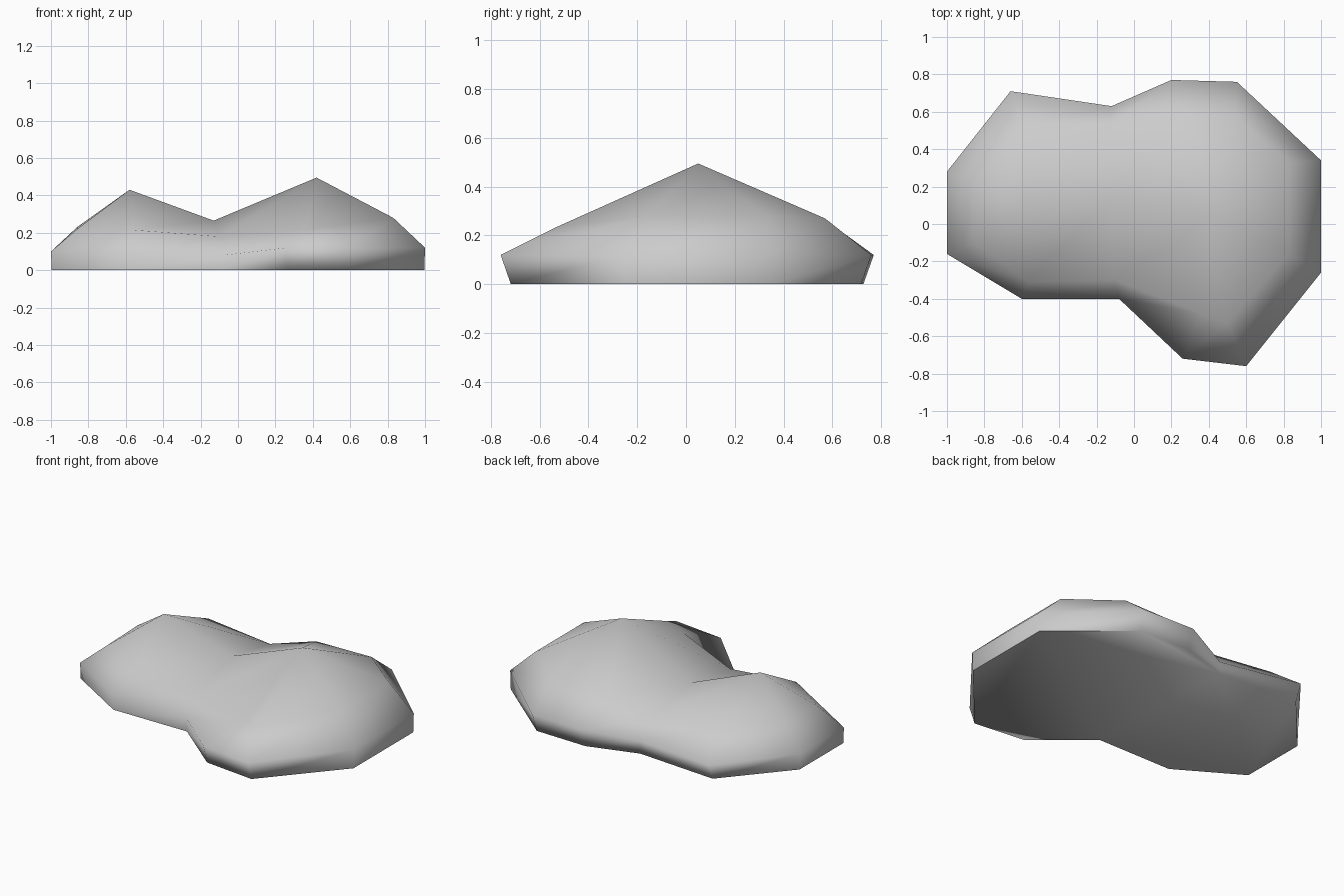
import bpy, bmesh, math

cube = bpy.data.objects.get("Cube")
if cube:
    bpy.data.objects.remove(cube, do_unlink=True)

# Stone material
stone = bpy.data.materials.new("light_grey_stone")
stone.use_nodes = True
grey = (0.6, 0.6, 0.6, 1)
stone.diffuse_color = grey
stone.node_tree.nodes["Principled BSDF"].inputs["Base Color"].default_value = grey

# Widest outline, shoulder ring and ridge of the twin mound
rim_points = [(-1, -.16, .1), (-.6, -.4, .09), (-.08, -.4, .08), (.26, -.72, .12),
              (.6, -.76, .12), (1, -.26, .12), (1, .34, .12), (.55, .76, .12),
              (.2, .77, .12), (-.12, .63, .08), (-.66, .71, .1), (-1, .28, .1)]
shoulder_points = [(-.86, -.1, .22), (-.56, -.31, .215), (-.1, -.3, .18), (.36, -.48, .22),
                   (.5, -.53, .235), (.83, -.16, .28), (.83, .33, .28), (.54, .57, .27),
                   (.15, .57, .265), (-.14, .52, .19), (-.58, .53, .23), (-.86, .22, .23)]
ridge_points = [(-.58, .08, .43), (-.13, .13, .265), (.42, .05, .495)]

bm = bmesh.new()


def add_points(points):
    return [bm.verts.new(p) for p in points]


def nearest_ridge(vert):
    if vert.co.x < -.4:
        return ridge[0]
    return ridge[1] if vert.co.x < .1 else ridge[2]


# The foot is tucked in slightly, except in the two side notches
base = add_points([(x * .996, y * (.945 if abs(y) > .7 else 1), 0) for x, y, z in rim_points])
rim = add_points(rim_points)
shoulder = add_points(shoulder_points)
ridge = add_points(ridge_points)

# Side bands
count = len(rim)
for lower, upper in ((base, rim), (rim, shoulder)):
    for i in range(count):
        j = (i + 1) % count
        bm.faces.new((lower[i], lower[j], upper[j], upper[i]))

# Crown joins the shoulder to the two peaks and the saddle
for i in range(count):
    a, b = shoulder[i], shoulder[(i + 1) % count]
    p, q = nearest_ridge(a), nearest_ridge(b)
    bm.faces.new((a, b, q))
    if p != q:
        bm.faces.new((a, q, p))

# Flat underside
bm.faces.new(base[::-1])
bmesh.ops.recalc_face_normals(bm, faces=bm.faces)

mesh = bpy.data.meshes.new("rock_mound")
bm.to_mesh(mesh)
bm.free()
mesh.materials.append(stone)
rock = bpy.data.objects.new("rock_mound", mesh)
bpy.context.collection.objects.link(rock)

# Smooth top with a crisp bottom edge
bpy.ops.object.select_all(action="DESELECT")
rock.select_set(True)
bpy.context.view_layer.objects.active = rock
bpy.ops.object.shade_smooth_by_angle(angle=math.radians(80))
